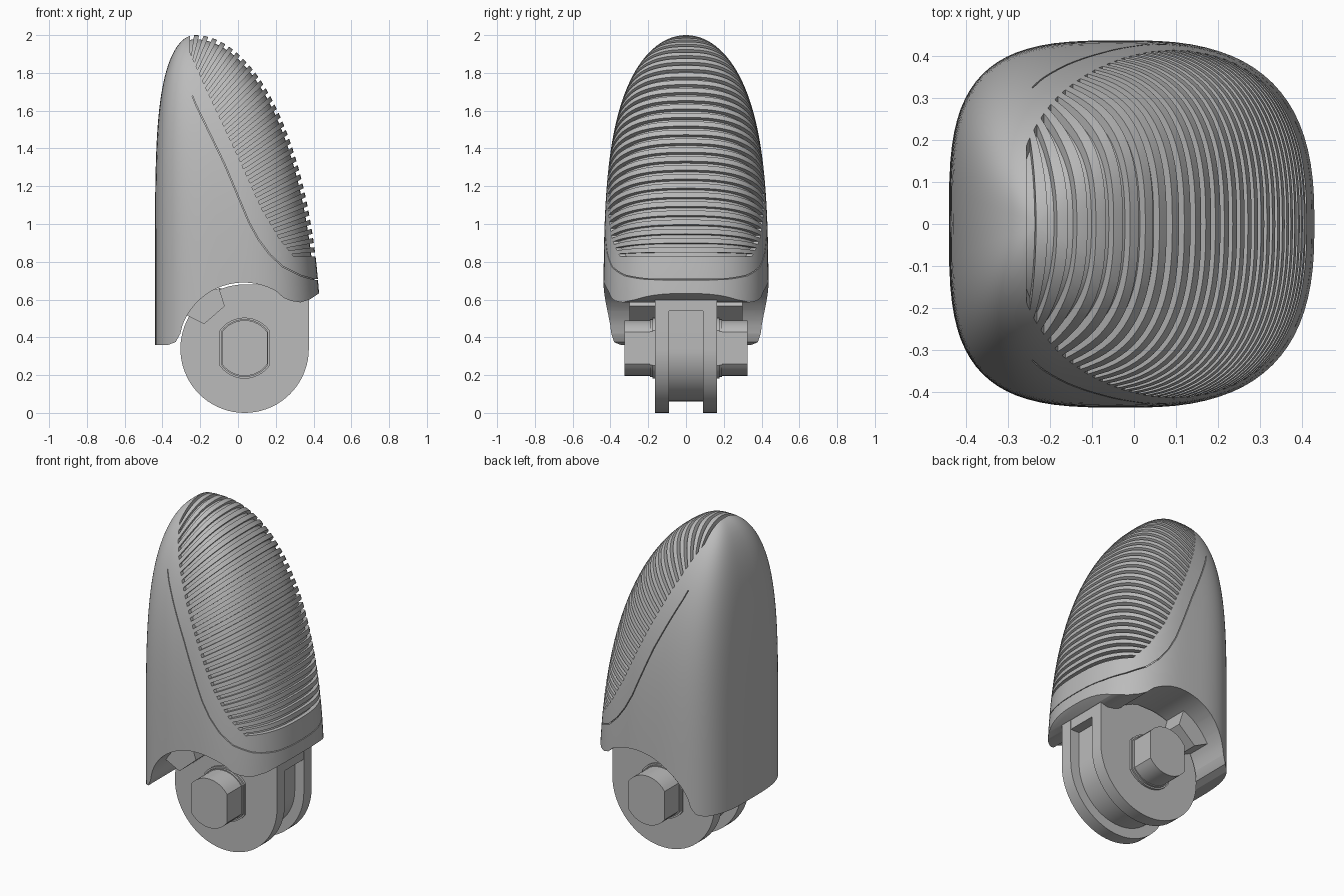
import bpy, bmesh, math

cube = bpy.data.objects.get("Cube")
if cube:
    bpy.data.objects.remove(cube)

grey = bpy.data.materials.new("plain_grey")
grey.use_nodes = True
grey.diffuse_color = (0.5, 0.5, 0.5, 1)
grey.node_tree.nodes["Principled BSDF"].inputs["Base Color"].default_value = (0.5, 0.5, 0.5, 1)


def finish(name, bm):
    bmesh.ops.recalc_face_normals(bm, faces=bm.faces)
    mesh = bpy.data.meshes.new(name)
    bm.to_mesh(mesh)
    bm.free()
    mesh.materials.append(grey)
    obj = bpy.data.objects.new(name, mesh)
    bpy.context.collection.objects.link(obj)
    return obj


def add_prism(bm, outline, y0, y1):
    """Extrude an (x, z) outline along y."""
    rings = [[bm.verts.new((x, y, z)) for x, z in outline] for y in (y0, y1)]
    bm.faces.new(rings[0])
    bm.faces.new(rings[1][::-1])
    for i in range(len(outline)):
        j = (i + 1) % len(outline)
        bm.faces.new((rings[0][i], rings[1][i], rings[1][j], rings[0][j]))


def prism(name, outline, *spans):
    bm = bmesh.new()
    for y0, y1 in spans:
        add_prism(bm, outline, y0, y1)
    return finish(name, bm)


def subtract(obj, cutter):
    mod = obj.modifiers.new("cut", 'BOOLEAN')
    mod.operation, mod.solver, mod.object = 'DIFFERENCE', 'EXACT', cutter
    deps = bpy.context.evaluated_depsgraph_get()
    mesh = bpy.data.meshes.new_from_object(obj.evaluated_get(deps))
    obj.modifiers.clear()
    obj.data = mesh


def smooth(obj, angle):
    bpy.ops.object.select_all(action='DESELECT')
    obj.select_set(True)
    bpy.context.view_layer.objects.active = obj
    bpy.ops.object.shade_smooth_by_angle(angle=math.radians(angle))


def along(points, t):
    """Point at fraction t of a polyline's length."""
    lengths = [math.dist(a, b) for a, b in zip(points, points[1:])]
    d = t * sum(lengths)
    for a, b, length in zip(points, points[1:], lengths):
        if d <= length + 1e-6:
            f = d / length
            return (a[0] + (b[0] - a[0]) * f, a[1] + (b[1] - a[1]) * f)
        d -= length
    return points[-1]


# Body: stacked rounded-square sections, flatter at the back, domed at the tip
BASE, TALL, TIP = 0.3, 1.7, -0.23


def taper(u, power):
    return math.sqrt(max(0, 1 - u ** power))


def body(name, inset=0.0, rows=44, sides=80):
    bm = bmesh.new()
    rings = []
    for k in range(rows + 1):
        u = math.sin(math.pi / 2 * k / rows * 0.99)
        z = BASE + (TALL - inset) * u
        left = TIP - (0.21 - inset) * taper(u, 6)
        right = TIP + (0.67 - inset) * taper(u, 2.1)
        half = (0.437 - inset) * taper(u, 4)
        mid, span = (left + right) / 2, (right - left) / 2
        ring = []
        for i in range(sides):
            a = 2 * math.pi * i / sides
            c, s = math.cos(a), math.sin(a)
            e = 2 / (2.6 if c > 0 else 3.4)
            ring.append(bm.verts.new((mid + span * math.copysign(abs(c) ** e, c),
                                      half * math.copysign(abs(s) ** e, s), z)))
        rings.append(ring)
    for lo, hi in zip(rings, rings[1:]):
        for i in range(sides):
            j = (i + 1) % sides
            bm.faces.new((lo[i], lo[j], hi[j], hi[i]))
    bm.faces.new(rings[0][::-1])
    bm.faces.new(rings[-1])
    return finish(name, bm)


shell = body("fingertip_shell")

# Underside: arched recess around the hinge
under = [(-0.6, 0.36), (-0.37, 0.36), (-0.33, 0.375), (-0.305, 0.42)]
under += [(0.03 + 0.345 * math.cos(a), 0.345 + 0.345 * math.sin(a))
          for a in (math.radians(160 - 5 * i) for i in range(21))]
under += [(0.24, 0.61), (0.28, 0.593), (0.33, 0.585), (0.38, 0.6), (0.44, 0.64),
          (0.6, 0.75), (0.6, 0), (-0.6, 0)]
recess = prism("recess_cutter", under, (-0.7, 0.7))

# Grip grooves: slots fanning from the pad border to the outer edge, plus a seam
border = [(-0.255, 1.91), (-0.18, 1.74), (-0.02, 1.4), (0.125, 1.08), (0.22, 0.92), (0.31, 0.81)]
edge = [(TIP + 0.67 * taper(u, 2.1), BASE + TALL * u)
        for u in (0.9999 - 0.705 * (i / 30) ** 1.5 for i in range(31))]
edge[0] = (-0.255, 2.0)
GROOVES = 30
bm = bmesh.new()
for n in range(GROOVES):
    quad = []
    for t in (n / GROOVES, (n + 0.45) / GROOVES):
        a, b = along(border, t), along(edge, t)
        f = 1 + 0.08 / math.dist(a, b)
        far = (a[0] + (b[0] - a[0]) * f, a[1] + (b[1] - a[1]) * f)
        quad += [a, far] if not quad else [far, a]
    add_prism(bm, quad, -0.6, 0.6)
seam = [(-0.24, 1.68), (-0.22, 1.63), (-0.07, 1.32), (0.06, 1.01), (0.11, 0.92), (0.17, 0.84),
        (0.24, 0.775), (0.33, 0.73), (0.4, 0.71), (0.5, 0.7)]
add_prism(bm, seam + [(x - 0.003, z - 0.004) for x, z in reversed(seam)], -0.6, 0.6)
grooves = finish("groove_cutter", bm)
core = body("groove_floor_cutter", 0.022)
subtract(grooves, core)
subtract(shell, grooves)
subtract(shell, recess)
for cutter in (recess, grooves, core):
    bpy.data.objects.remove(cutter)
smooth(shell, 30)

# Hinge: two flanges with a narrower web between them
HX, HZ = 0.035, 0.34


def tongue(radius, top):
    pts = [(HX + radius * math.cos(a), HZ + radius * math.sin(a))
           for a in (math.radians(-5 * i) for i in range(55))]
    return pts + [(HX + 0.12, top), (HX + radius, top - 0.03)]


smooth(prism("hinge_flanges", tongue(0.34, 0.68), (-0.165, -0.09), (0.09, 0.165)), 30)
smooth(prism("hinge_web", tongue(0.28, 0.66), (-0.1, 0.1)), 30)
prism("hinge_bridge", [(-0.1, 0.54), (0.374, 0.54), (0.374, 0.65), (-0.1, 0.66)], (-0.1, 0.1))


# Axle: round pin with two flats, flared where it meets the flanges
def pin(scale):
    pts = []
    flat = math.degrees(math.acos(0.12 / 0.147))
    for start in (flat, 180 + flat):
        for i in range(13):
            a = math.radians(start + (180 - 2 * flat) * i / 12)
            pts.append((HX + scale * 0.147 * math.cos(a), 0.343 + scale * 0.147 * math.sin(a)))
    return pts


smooth(prism("axle", pin(1), (-0.325, 0.325)), 30)
smooth(prism("axle_collar", pin(1.1), (-0.178, 0.178)), 30)
smooth(prism("axle_collar_step", pin(1.04), (-0.19, 0.19)), 30)

# Stop blocks inside the recess, one on each side of the hinge
stop = [(-0.1, 0.66), (-0.07, 0.565), (-0.18, 0.47), (-0.28, 0.52), (-0.24, 0.62)]
prism("stop_blocks", stop, (-0.3, -0.16), (0.16, 0.3))
